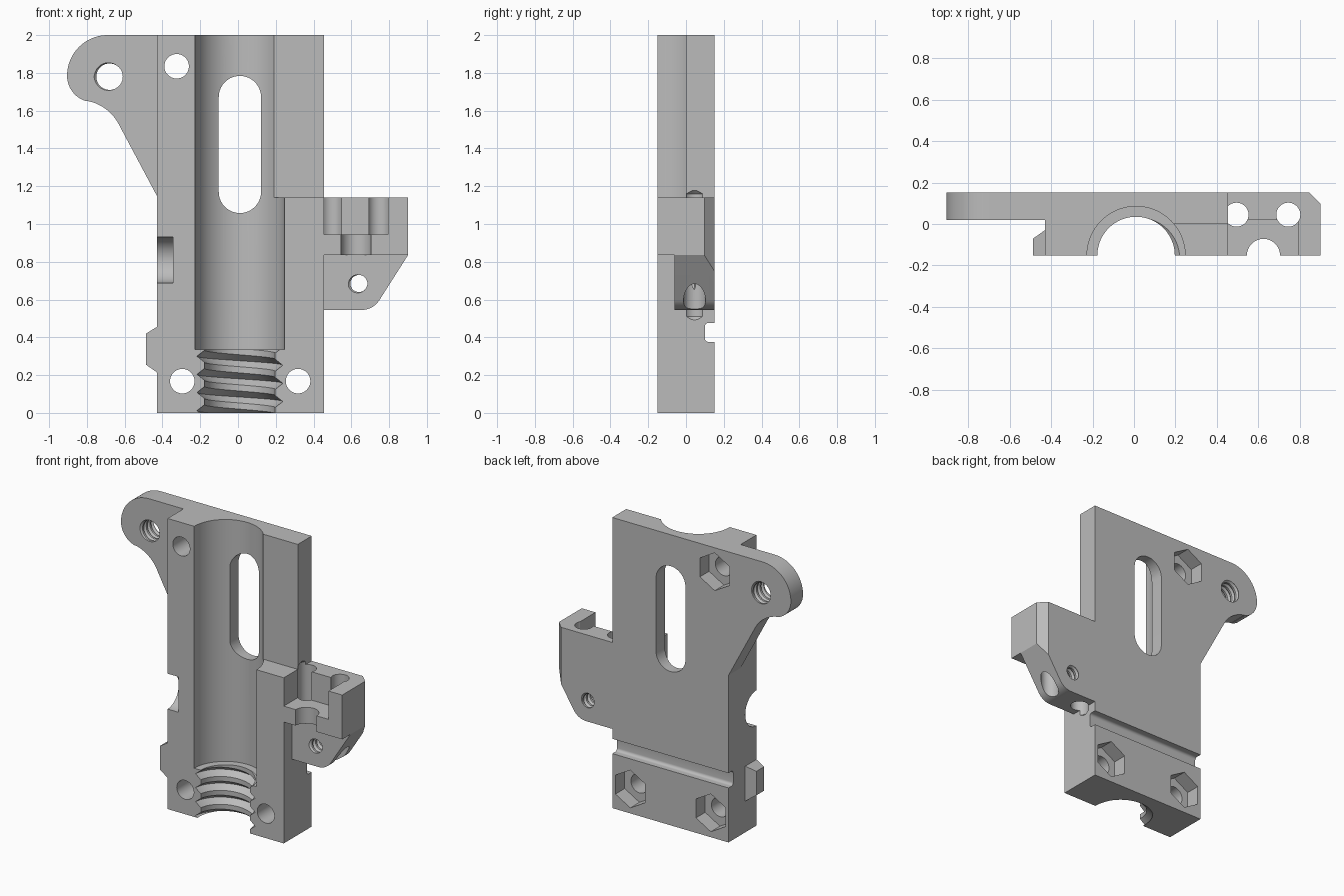
import bpy
import bmesh
from math import cos, sin, pi, radians
from mathutils import Matrix, Vector

cube = bpy.data.objects.get("Cube")
if cube:
    bpy.data.objects.remove(cube, do_unlink=True)

grey = bpy.data.materials.new("plain grey")
grey.use_nodes = True
colour = (0.5, 0.5, 0.5, 1)
grey.diffuse_color = colour
grey.node_tree.nodes["Principled BSDF"].inputs["Base Color"].default_value = colour

FRONT, BACK = -0.152, 0.152
BORE_X = 0.01


def finish(bm, name):
    bmesh.ops.recalc_face_normals(bm, faces=bm.faces)
    mesh = bpy.data.meshes.new(name)
    bm.to_mesh(mesh)
    bm.free()
    ob = bpy.data.objects.new(name, mesh)
    bpy.context.collection.objects.link(ob)
    mesh.materials.append(grey)
    return ob


def prism(name, axis, outline, lo, hi, end_outline=None):
    """Extrude an outline along an axis, optionally to a different end outline."""
    place = {"x": lambda u, v, t: (t, u, v),
             "y": lambda u, v, t: (u, t, v),
             "z": lambda u, v, t: (u, v, t)}[axis]
    bm = bmesh.new()
    a = [bm.verts.new(place(u, v, lo)) for u, v in outline]
    b = [bm.verts.new(place(u, v, hi)) for u, v in end_outline or outline]
    bm.faces.new(a)
    bm.faces.new(b)
    for i in range(len(a)):
        bm.faces.new((a[i - 1], a[i], b[i], b[i - 1]))
    return finish(bm, name)


def rect(u0, u1, v0, v1):
    return [(u0, v0), (u1, v0), (u1, v1), (u0, v1)]


def arc(u, v, r, start, stop, steps=20):
    angles = [radians(start + (stop - start) * i / steps) for i in range(steps + 1)]
    return [(u + r * cos(a), v + r * sin(a)) for a in angles]


def circle(u, v, r, n=64):
    return arc(u, v, r, 0, 360, n)[:-1]


def thread(name, crest, root, pitch, start, turns, matrix, n=64):
    """Helical V-thread cutter about z, overshooting the wall at both ends."""
    rows = [(turn + f, r) for turn in range(turns)
            for f, r in ((0, root), (0.33, crest), (0.67, crest))]
    bm = bmesh.new()
    cols = [[bm.verts.new((r * cos(2 * pi * j / n), r * sin(2 * pi * j / n),
                           start + pitch * (k + j / n))) for k, r in rows]
            for j in range(n)]
    for j in range(n):
        a = cols[j]
        b = cols[j + 1] if j < n - 1 else cols[0][3:]
        for k in range(len(b) - 1):
            bm.faces.new((a[k], b[k], b[k + 1], a[k + 1]))
    # close both ends with fans
    middle = start + pitch * turns / 2
    rim = [e for e in bm.edges if e.is_boundary]
    for upper in (False, True):
        edges = [e for e in rim if (e.verts[0].co.z > middle) == upper]
        height = sum(e.verts[0].co.z for e in edges) / len(edges)
        hub = bm.verts.new((0, 0, height))
        for e in edges:
            bm.faces.new((*e.verts, hub))
    bm.transform(matrix)
    return finish(bm, name)


def combine(target, tool, operation):
    mod = target.modifiers.new(operation, "BOOLEAN")
    mod.operation = operation
    mod.solver = "EXACT"
    mod.object = tool
    bpy.context.view_layer.objects.active = target
    bpy.ops.object.modifier_apply(modifier=mod.name)
    bpy.data.objects.remove(tool, do_unlink=True)


# main plate
body = prism("bracket_body", "y", rect(-0.43, 0.455, 0, 2), FRONT, BACK)

# rounded ear, side tab and side arm
ear = (arc(-0.69, 1.785, 0.215, 90, 180) + arc(-0.765, 1.785, 0.14, 185, 255)
       + arc(-0.84, 1.42, 0.235, 80, 28) + [(-0.43, 1.15), (-0.38, 1.15), (-0.38, 2)])
arm = [(0.4, 0.545)] + arc(0.655, 0.655, 0.11, -90, -33) + [(0.9, 0.835), (0.9, 0.9), (0.4, 0.9)]
added = [
    prism("ear", "y", ear, 0.02, BACK),
    prism("side_tab", "x", rect(FRONT, -0.03, 0.215, 0.455), -0.43, -0.487,
          rect(FRONT, -0.07, 0.255, 0.42)),
    prism("arm_lower", "y", arm, -0.062, BACK),
    prism("arm_upper", "y", rect(0.4, 0.9, 0.835, 1.14), FRONT, BACK),
]
for part in added:
    combine(body, part, "UNION")

# half-round bore with coarse thread at its foot, and the step beside it
cuts = [
    prism("upper_step", "z", rect(0.1, 0.6, -0.3, 0), 1.14, 2.1),
    prism("bore", "z", circle(BORE_X, FRONT, 0.237, 96), 0.335, 2.1),
    thread("bore_thread", 0.187, 0.227, 0.096, -0.132, 6,
           Matrix.Translation((BORE_X, FRONT, 0))),
    prism("slot", "y", arc(BORE_X, 1.672, 0.112, 0, 180) + arc(BORE_X, 1.17, 0.112, 180, 360),
          -0.3, 0.3),
]

# bolt holes with hexagonal nut pockets on the back
for x, z in ((-0.325, 1.835), (-0.295, 0.168), (0.318, 0.168)):
    cuts.append(prism("bolt_hole", "y", circle(x, z, 0.065, 40), -0.3, 0.3))
    cuts.append(prism("nut_pocket", "y", arc(x, z, 0.13, 30, 330, 5), BACK - 0.1, 0.3))

# threaded cross holes in ear and arm
turn = Matrix.Rotation(-pi / 2, 4, "X")
for x, z, r in ((-0.68, 1.78, 0.07), (0.64, 0.685, 0.045)):
    cuts.append(thread("cross_thread", r, r + 0.012, 0.04, -0.2, 11,
                       Matrix.Translation(Vector((x, 0, z))) @ turn, 40))

# round bite on the side edge and groove across the back
groove = (arc(0.12, 0.395, 0.02, 270, 180, 6) + arc(0.12, 0.457, 0.02, 180, 90, 6)
          + [(0.25, 0.477), (0.25, 0.375)])
cuts += [
    prism("edge_bite", "x", circle(FRONT, 0.81, 0.122), -0.6, -0.345),
    prism("back_groove", "x", groove, -0.6, 0.6),
]

# arm recess, half-round outlet, corner chamfer and drilled holes
cuts += [
    prism("arm_recess", "z", rect(0.455, 0.795, -0.3, 0.02), 0.945, 1.3),
    prism("arm_outlet", "z", circle(0.625, FRONT, 0.08), 0.8, 1.0),
    prism("arm_chamfer", "z", [(0.845, BACK), (0.9, 0.097), (1, 0.097), (1, 0.3), (0.845, 0.3)],
          0.4, 1.3),
]
for x in (0.495, 0.745):
    wide, tip = circle(x, 0.045, 0.058, 40), circle(x, 0.045, 0.002, 40)
    drill = prism("drill", "z", wide, 0.51, 1.16)
    combine(drill, prism("drill_tip", "z", wide, 1.16, 1.216, tip), "UNION")
    combine(drill, prism("drill_foot", "z", wide, 0.51, 0.454, tip), "UNION")
    cuts.append(drill)

for cutter in cuts:
    combine(body, cutter, "DIFFERENCE")

# smooth the round walls, keep the edges crisp
bpy.ops.object.select_all(action="DESELECT")
body.select_set(True)
bpy.context.view_layer.objects.active = body
bpy.ops.object.shade_smooth_by_angle(angle=radians(25))
